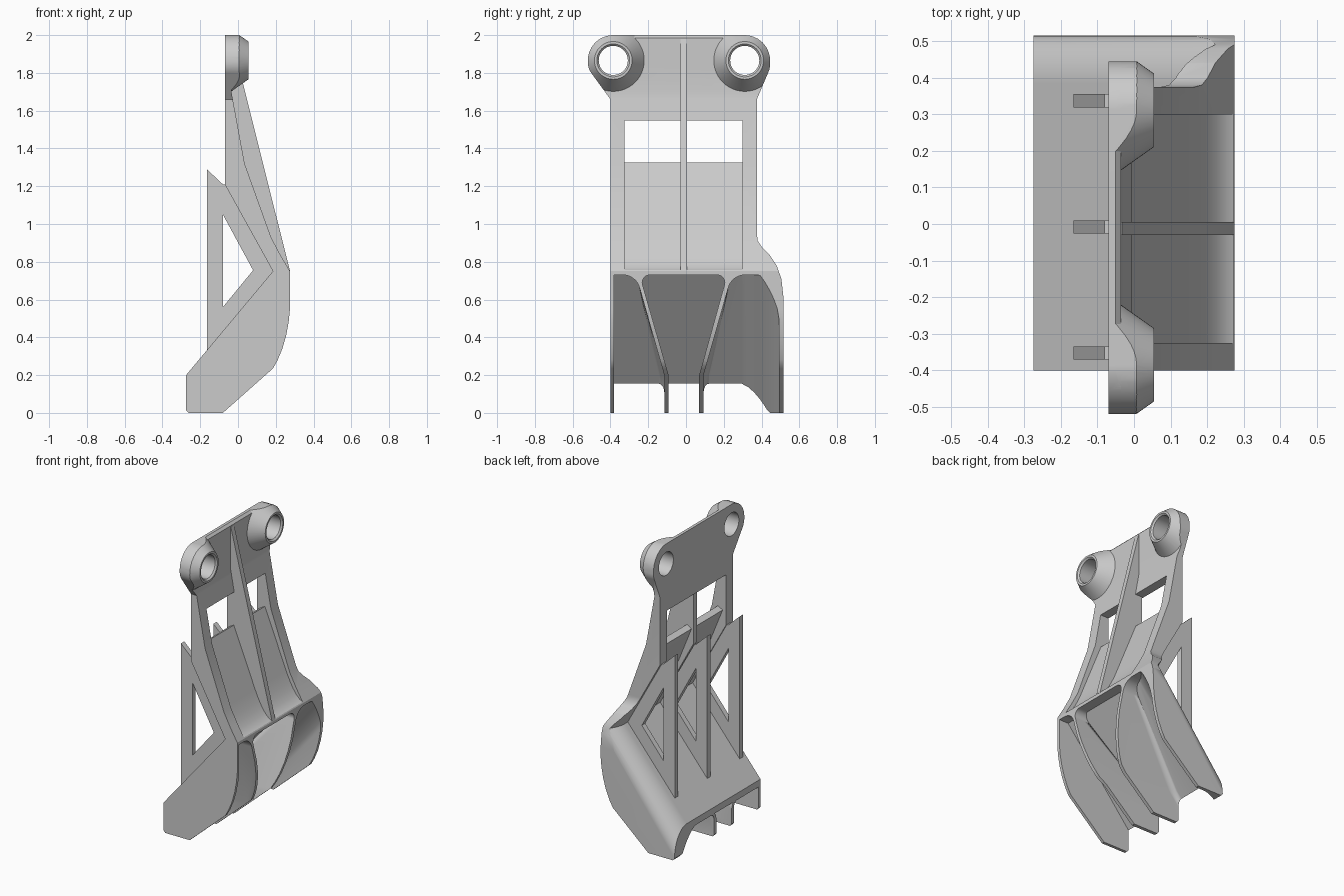
import bpy, bmesh, math
from mathutils import Vector

if "Cube" in bpy.data.objects:
    bpy.data.objects.remove(bpy.data.objects["Cube"])

steel = bpy.data.materials.new("grey_steel")
steel.use_nodes = True
GREY = (0.6, 0.6, 0.6, 1)
steel.diffuse_color = GREY
steel.node_tree.nodes["Principled BSDF"].inputs["Base Color"].default_value = GREY


def rounded(points, steps=8):
    """Polygon whose points may carry a third value, the corner radius."""
    out = []
    for i, p in enumerate(points):
        c = Vector(p[:2])
        if len(p) < 3:
            out.append(c)
            continue
        a = (Vector(points[i - 1][:2]) - c).normalized()
        b = (Vector(points[(i + 1) % len(points)][:2]) - c).normalized()
        half = a.angle(b) / 2
        mid = c + (a + b).normalized() * p[2] / math.sin(half)
        start = c + a * p[2] / math.tan(half) - mid
        end = c + b * p[2] / math.tan(half) - mid
        for k in range(steps + 1):
            t = k / steps
            out.append(mid + (start * (1 - t) + end * t).normalized() * p[2])
    return out


def prism(name, points, near, far, bevel_rule=None, radius=0, segments=8, profile=0.5):
    """Solid between two placements of one polygon, with chosen edges rounded."""
    bm = bmesh.new()
    pts = rounded(points)
    n = len(pts)
    a = [bm.verts.new(near(*p)) for p in pts]
    b = [bm.verts.new(far(*p)) for p in pts]
    bm.faces.new(a)
    bm.faces.new(b[::-1])
    for i in range(n):
        j = (i + 1) % n
        bm.faces.new((a[j], a[i], b[i], b[j]))
    if bevel_rule:
        edges = [e for e in bm.edges if all(bevel_rule(v.co) for v in e.verts)]
        bmesh.ops.bevel(bm, geom=edges, offset=radius, segments=segments,
                        profile=profile, affect='EDGES', clamp_overlap=False)
    bmesh.ops.recalc_face_normals(bm, faces=bm.faces)
    mesh = bpy.data.meshes.new(name)
    bm.to_mesh(mesh)
    bm.free()
    mesh.materials.append(steel)
    ob = bpy.data.objects.new(name, mesh)
    bpy.context.collection.objects.link(ob)
    return ob


def side(name, points, y0, y1, *bevel):
    return prism(name, points, lambda x, z: (x, y0, z), lambda x, z: (x, y1, z), *bevel)


def facing(name, points, x0, x1):
    return prism(name, points, lambda y, z: (x0, y, z), lambda y, z: (x1, y, z))


def cut(ob, tool, op='DIFFERENCE'):
    bpy.context.view_layer.objects.active = ob
    mod = ob.modifiers.new("cut", 'BOOLEAN')
    mod.operation, mod.solver, mod.object = op, 'EXACT', tool
    bpy.ops.object.modifier_apply(modifier=mod.name)
    bpy.data.objects.remove(tool)


def cone(name, y, z, x0, x1, r0, r1):
    ring = [(math.cos(k * math.tau / 48), math.sin(k * math.tau / 48)) for k in range(48)]
    return prism(name, ring, lambda c, s: (x0, y + c * r0, z + s * r0),
                 lambda c, s: (x1, y + c * r1, z + s * r1))


# Overall outline seen along x
OUTLINE = [(-.52, 2, .134), (-.52, 1.825, .1), (-.4, 1.66), (-.4, -.1), (.53, -.1),
           (.53, .5), (.515, .62), (.505, .71), (.48, .78), (.44, .84), (.4, .88),
           (.38, .91), (.375, .95), (.375, 1.66), (.445, 1.825, .1), (.445, 2, .134)]
EYES = [(-.385, 1.866), (.311, 1.866)]
RIGHT, LEFT = -.6, .515


def trim(ob):
    cut(ob, facing("trim", OUTLINE, -1, 1), 'INTERSECT')


# Bent frame plate; the recess leaves a thin sloping sheet below the window
frame = side("frame", [(-.07, 2), (-.07, 1.21), (.185, .75), (.275, .75), (.225, .835),
                       (.175, .93), (.035, 1.32), (-.035, 1.7), (-.035, 1.985), (-.05, 2)],
             RIGHT, LEFT,
             lambda v: v.y > .5 and v.z < 1.3 and abs(v.x + .07 - (1.21 - v.z) * .5543) < .01,
             .13)
trim(frame)
cut(frame, side("recess", [(-.2, 1.548), (-.2, .77), (.172, .77), (-.045, 1.305),
                           (-.01, 1.325), (.148, .935), (.163, .9), (.18, .865),
                           (.2, .828), (.225, .793), (.25, .768), (.28, .752), (.5, .752),
                           (.5, 1.548)], -.325, .3))

# Conical eyes and their bores
for (y, z), label in zip(EYES, ("right", "left")):
    eye = cone(label + "_eye", y, z, -.052, .055, .176, .1)
    trim(eye)
    for part in (eye, frame):
        cut(part, cone("bore", y, z, -.2, .2, .077, .077))
    cut(eye, cone("bore_lip", y, z, .045, .065, .077, .097))

# Central web
side("centre_web", [(-.033, 1.98), (.275, .752), (.19, .752), (-.06, 1.21), (-.06, 1.98)],
     -.03, .005)

# Triangular fins on the back
for y, label in ((-.353, "right"), (-.008, "centre"), (.337, "left")):
    fin = side(label + "_fin", [(-.165, 1.29), (-.165, .33), (.185, .75), (-.07, 1.21),
                                (-.08, 1.21)], y - .018, y + .018)
    cut(fin, side("fin_hole", [(-.08, 1.05), (-.08, .56), (.08, .755)], y - .1, y + .1))

# Bucket shell with one rounded end
bucket = side("bucket", [(-.275, .2), (-.275, .015), (-.262, 0), (-.08, 0), (.185, .235),
                         (.21, .28), (.235, .34), (.255, .41), (.268, .48), (.275, .55),
                         (.275, .75), (.185, .75)], RIGHT, LEFT,
              lambda v: v.y > .5 and abs(v.z - .2 - (v.x + .275) * 1.196) < .01, .13)
trim(bucket)


def floor_x(z):
    return -.275 + (z - .155) / 1.196


def on_floor(v):
    return abs(v.x - floor_x(v.z)) < .005


# Three scooped cells, leaving slanted ribs and teeth between them
CELLS = [
    [(-.38, -.3), (-.38, .73), (-.265, .73, .09), (-.115, .2), (-.115, -.3)],
    [(-.092, -.3), (-.092, .2), (-.245, .73, .04), (.218, .73, .04), (.07, .2), (.07, -.3)],
    [(.093, -.3), (.093, .2), (.243, .73, .09), (.4, .73, .05), (.47, .63, .08),
     (.492, .5), (.492, -.3)],
]
for i, cell in enumerate(CELLS):
    # Fillets run along the ribs only
    scoop = prism("scoop", cell, lambda y, z: (floor_x(z), y, z), lambda y, z: (.6, y, z),
                  lambda v: on_floor(v) and -.37 < v.y < .3 and -.29 < v.z < .68
                  or on_floor(v) and abs(v.y) < .12, .03, 4)
    if i == 2:
        cut(scoop, side("scoop_end", [(floor_x(-.5), -.5), (1, -.5), (1, 1), (floor_x(1), 1)],
                        0, .494, lambda v: v.y > .4 and on_floor(v), .2, 8, .38), 'INTERSECT')
    cut(bucket, scoop)

# Smooth curved faces, crisp edges
for ob in bpy.context.scene.objects:
    ob.select_set(ob.type == 'MESH')
bpy.context.view_layer.objects.active = frame
bpy.ops.object.shade_smooth_by_angle(angle=math.radians(28))
for ob in bpy.context.selected_objects:
    ob.modifiers.new("weighted_normals", 'WEIGHTED_NORMAL').keep_sharp = True
